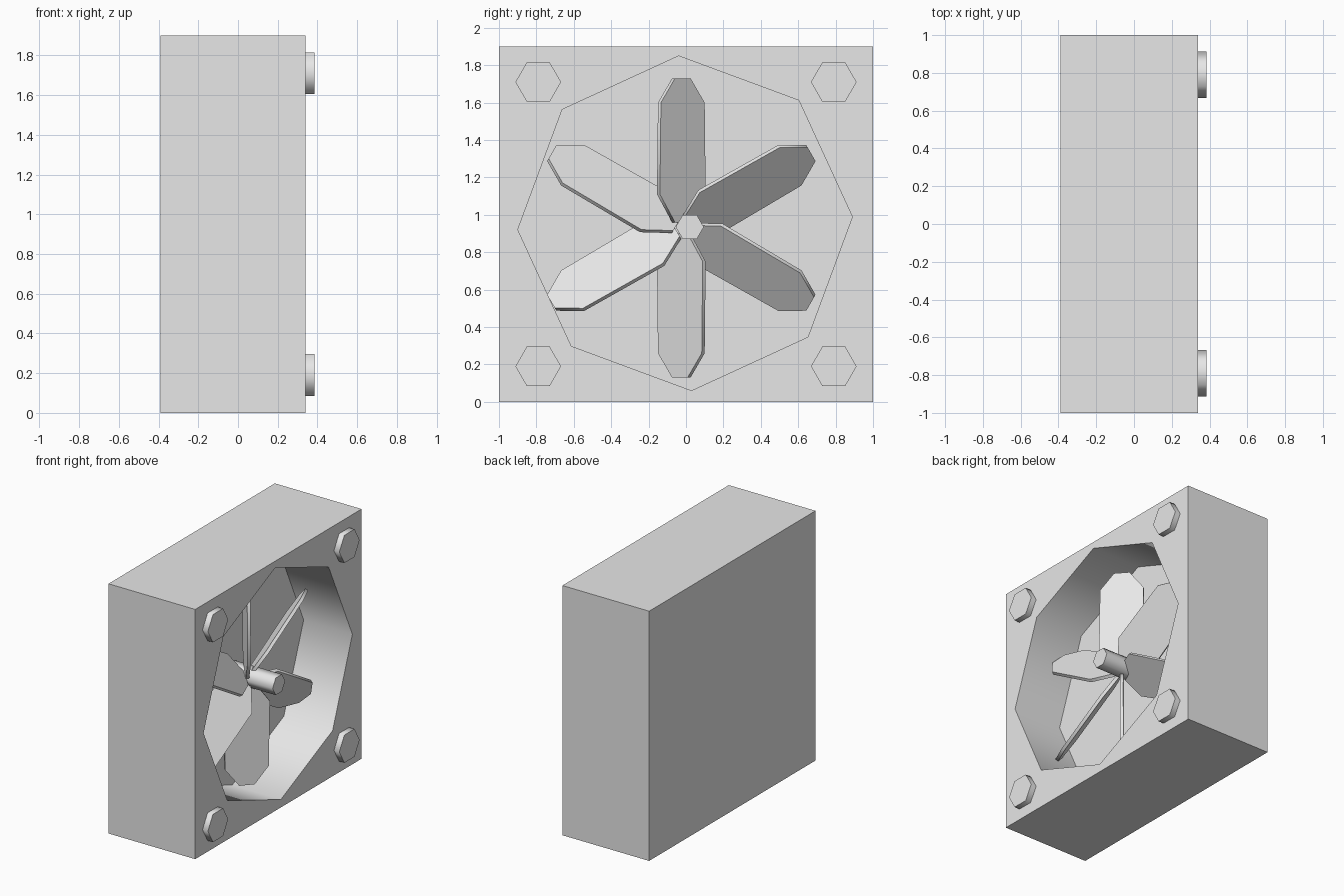
import bpy, bmesh
from math import cos, sin, radians
from mathutils import Matrix, Vector

old = bpy.data.objects.get("Cube")
if old:
    bpy.data.objects.remove(old, do_unlink=True)

grey = bpy.data.materials.new("light grey")
grey.use_nodes = True
grey.diffuse_color = (0.8, 0.8, 0.8, 1)
grey.node_tree.nodes["Principled BSDF"].inputs["Base Color"].default_value = (0.8, 0.8, 0.8, 1)


def prism(name, outline, x0, x1, matrix=Matrix()):
    """Extrude a (y, z) outline along x from x0 to x1."""
    bm = bmesh.new()
    base = bm.faces.new([bm.verts.new((x0, y, z)) for y, z in outline])
    ext = bmesh.ops.extrude_face_region(bm, geom=[base])
    top = [v for v in ext["geom"] if isinstance(v, bmesh.types.BMVert)]
    bmesh.ops.translate(bm, verts=top, vec=(x1 - x0, 0, 0))
    bmesh.ops.recalc_face_normals(bm, faces=bm.faces)
    bm.transform(matrix)
    mesh = bpy.data.meshes.new(name)
    bm.to_mesh(mesh)
    bm.free()
    mesh.materials.append(grey)
    obj = bpy.data.objects.new(name, mesh)
    bpy.context.collection.objects.link(obj)
    return obj


def ring(y, z, radius, sides, turn=0):
    angles = [radians(turn + 360 * i / sides) for i in range(sides)]
    return [(y + radius * cos(a), z + radius * sin(a)) for a in angles]


# Housing with an eight-sided blind pocket
housing = prism("housing", [(-1, 0), (1, 0), (1, 1.9), (-1, 1.9)], -0.39, 0.34)
cutter = prism("pocket_cutter", ring(-0.005, 0.955, 0.895, 8, 2.2), -0.07, 0.5)
cutter.hide_render = True
cut = housing.modifiers.new("pocket", 'BOOLEAN')
cut.operation = 'DIFFERENCE'
cut.solver = 'EXACT'
cut.object = cutter
bpy.context.view_layer.objects.active = housing
bpy.ops.object.modifier_apply(modifier=cut.name)
bpy.data.objects.remove(cutter, do_unlink=True)
parts = [housing]

# Hexagonal corner bolts
for side, y in (("right", -0.79), ("left", 0.79)):
    for level, z in (("lower", 0.19), ("upper", 1.71)):
        parts.append(prism(f"bolt_{level}_{side}", ring(y, z, 0.122, 6), 0.34, 0.385))

# Hub shaft
parts.append(prism("shaft", ring(0.02, 0.935, 0.075, 6), -0.07, 0.33))

# Six pitched fan blades around the hub
half = [(0.055, 0.03), (0.162, 0.18), (0.155, 0.67), (0.055, 0.80)]
outline = half + [(-w, r) for w, r in reversed(half)]
centre = Matrix.Translation(Vector((0.09, -0.025, 0.93)))
pitch = Matrix.Rotation(radians(41), 4, 'Z')
for i in range(6):
    spin = Matrix.Rotation(radians(60 * i), 4, 'X')
    parts.append(prism(f"blade_{i + 1}", outline, -0.012, 0.012, centre @ spin @ pitch))

# Soft shading round the prisms, sharp rims
bpy.ops.object.select_all(action='DESELECT')
for obj in parts:
    obj.select_set(True)
bpy.context.view_layer.objects.active = housing
bpy.ops.object.shade_smooth_by_angle(angle=radians(65))
